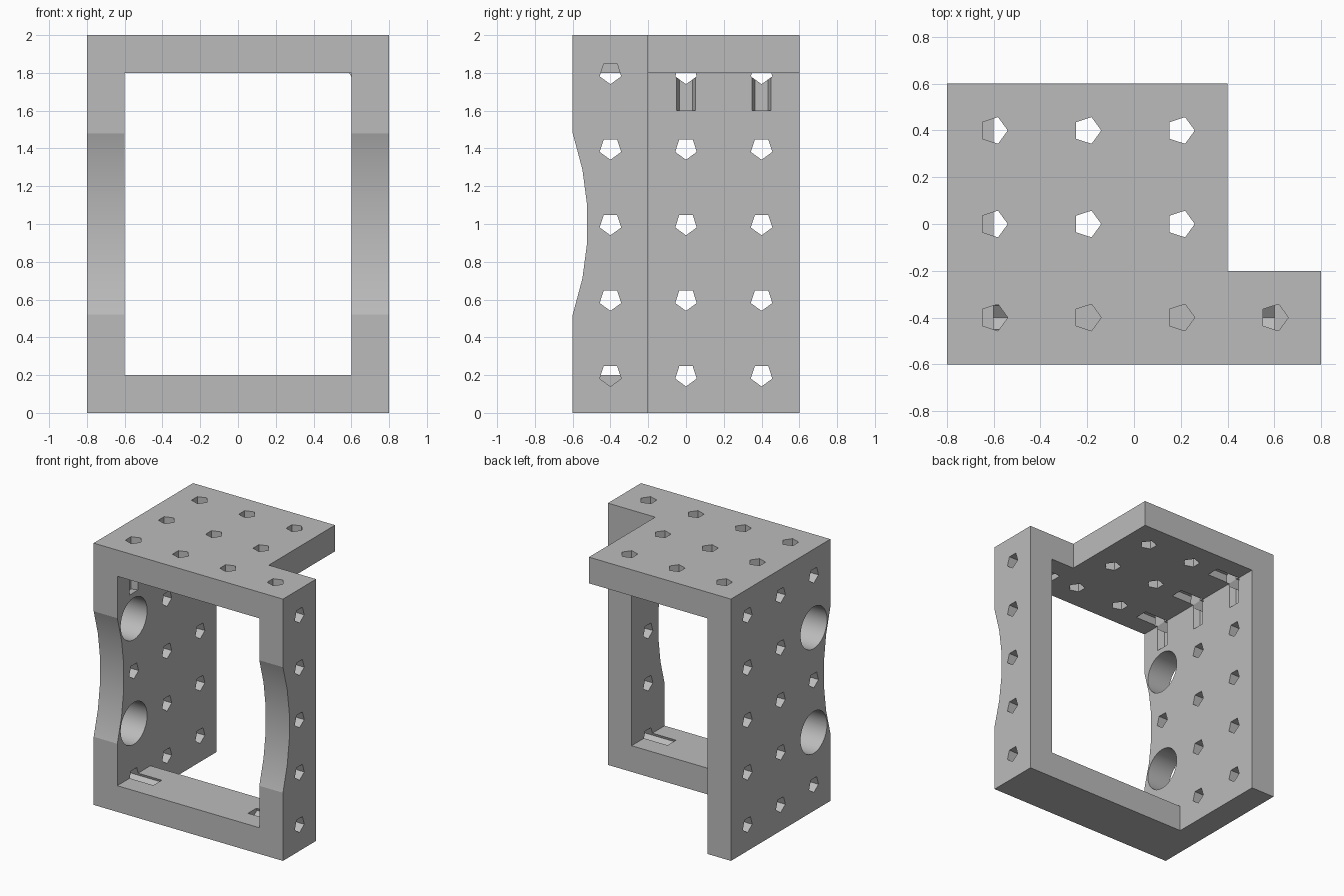
import bpy, bmesh, math
from mathutils import Matrix, Vector

cube = bpy.data.objects.get("Cube")
if cube:
    bpy.data.objects.remove(cube, do_unlink=True)

grey = bpy.data.materials.new("plain_grey")
grey.use_nodes = True
colour = (0.5, 0.5, 0.5, 1)
grey.diffuse_color = colour
grey.node_tree.nodes["Principled BSDF"].inputs["Base Color"].default_value = colour


def add_box(bm, low, high):
    low, high = Vector(low), Vector(high)
    place = Matrix.Translation((low + high) / 2) @ Matrix.Diagonal((*(high - low), 1))
    bmesh.ops.create_cube(bm, size=1, matrix=place)


def add_prism(bm, sides, radius, start, end, first):
    """Prism from start to end; first is the direction of its first corner."""
    start, end = Vector(start), Vector(end)
    axis = (end - start).normalized()
    first = Vector(first).normalized() * radius
    spin = [Matrix.Rotation(math.tau * i / sides, 3, axis) @ first for i in range(sides)]
    a = [bm.verts.new(start + p) for p in spin]
    b = [bm.verts.new(end + p) for p in spin]
    bm.faces.new(a[::-1])
    bm.faces.new(b)
    for i in range(sides):
        j = (i + 1) % sides
        bm.faces.new((a[i], a[j], b[j], b[i]))


def make_object(name, bm):
    bmesh.ops.recalc_face_normals(bm, faces=bm.faces)
    mesh = bpy.data.meshes.new(name)
    bm.to_mesh(mesh)
    bm.free()
    obj = bpy.data.objects.new(name, mesh)
    bpy.context.collection.objects.link(obj)
    mesh.materials.append(grey)
    return obj


def cut(obj, bm):
    """Subtract the cutter mesh and throw the cutter away."""
    cutter = make_object("cutter", bm)
    mod = obj.modifiers.new("cut", "BOOLEAN")
    mod.operation, mod.solver, mod.object = "DIFFERENCE", "EXACT", cutter
    bpy.context.view_layer.objects.active = obj
    bpy.ops.object.modifier_apply(modifier=mod.name)
    bpy.data.objects.remove(cutter, do_unlink=True)


# Solid block
bm = bmesh.new()
add_box(bm, (-0.8, -0.6, 0), (0.8, 0.6, 2))
frame = make_object("bracket_frame", bm)

# Front opening, open back below the top plate, notched top corner
for low, high in (
    ((-0.6, -1, 0.2), (0.6, 1, 1.8)),
    ((-0.6, -0.2, -1), (1, 1, 1.8)),
    ((0.4, -0.2, -1), (1, 1, 3)),
):
    bm = bmesh.new()
    add_box(bm, low, high)
    cut(frame, bm)

# Shallow curved recess across the front
bm = bmesh.new()
half_step = math.pi / 48
add_prism(bm, 48, 1.48, (-1, -2, 1), (1, -2, 1), (0, math.cos(half_step), math.sin(half_step)))
cut(frame, bm)

# Two large round holes in the wall
bm = bmesh.new()
for z in (0.6, 1.4):
    add_prism(bm, 32, 0.16, (-1, -0.4, z), (-0.5, -0.4, z), (0, 0, 1))
cut(frame, bm)

# Five-sided peg holes through the wall and the post
bm = bmesh.new()
rows = [0.2 + 0.4 * i for i in range(5)]
for i, z in enumerate(rows):
    add_prism(bm, 5, 0.06, (1, -0.4, z), (0.4, -0.4, z), (0, 0, -1))
    for y in (-0.4, 0, 0.4):
        if y < 0 and i in (1, 3):
            continue
        add_prism(bm, 5, 0.06, (-1, y, z), (-0.4, y, z), (0, 0, -1))
cut(frame, bm)

# Five-sided peg holes down through the top plate
bm = bmesh.new()
for x in (-0.6, -0.2, 0.2, 0.6):
    for y in (-0.4, 0, 0.4):
        if x < 0.4 or y < 0:
            add_prism(bm, 5, 0.06, (x, y, 2.2), (x, y, 1.6), (1, 0, 0))
cut(frame, bm)

# Smooth the curved recess and round holes only
bpy.ops.object.select_all(action="DESELECT")
frame.select_set(True)
bpy.context.view_layer.objects.active = frame
bpy.ops.object.shade_smooth_by_angle(angle=math.radians(12))
